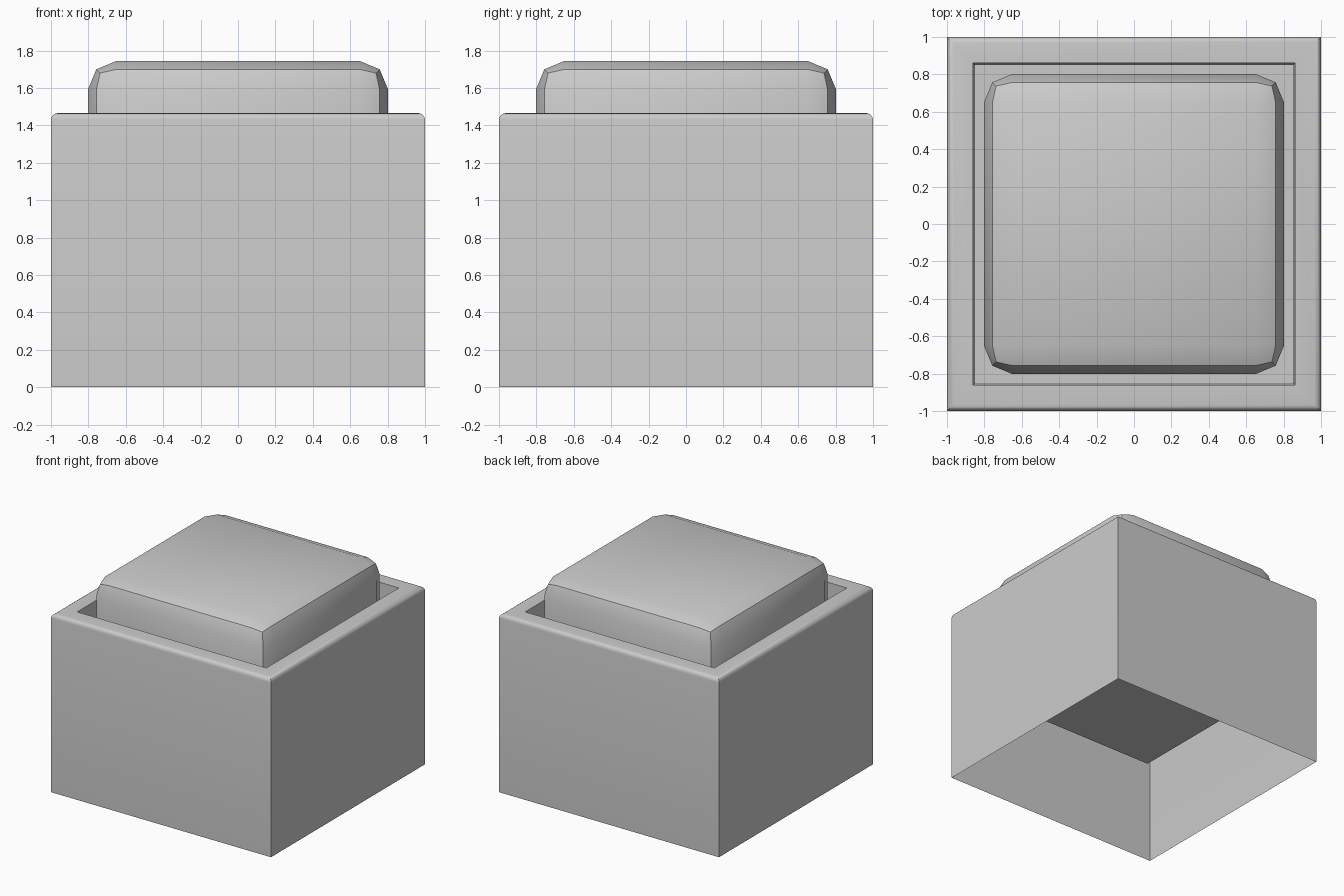
import bpy, bmesh, math

if "Cube" in bpy.data.objects:
    bpy.data.objects.remove(bpy.data.objects["Cube"])


def finish(name, bm):
    """Turn a bmesh into a named object, smooth with sharp edges kept."""
    bmesh.ops.recalc_face_normals(bm, faces=bm.faces[:])
    mesh = bpy.data.meshes.new(name)
    bm.to_mesh(mesh)
    bm.free()
    obj = bpy.data.objects.new(name, mesh)
    bpy.context.collection.objects.link(obj)
    bpy.ops.object.select_all(action='DESELECT')
    obj.select_set(True)
    bpy.context.view_layer.objects.active = obj
    bpy.ops.object.shade_smooth_by_angle(angle=math.radians(30))
    return obj


# Housing: open-bottomed shell, rounded top rim, tapered recess with a floor
HEIGHT, R, FLOOR = 1.465, 0.035, 0.745
profile = [(1.0, 0.0)]
for i in range(5):
    a = math.radians(90 * i / 4)
    profile.append((1 - R + R * math.cos(a), HEIGHT - R + R * math.sin(a)))
profile += [(0.86, HEIGHT), (0.85, FLOOR)]

bm = bmesh.new()
rings = [[bm.verts.new((sx * h, sy * h, z))
          for sx, sy in ((-1, -1), (1, -1), (1, 1), (-1, 1))]
         for h, z in profile]
for low, high in zip(rings, rings[1:]):
    for i in range(4):
        j = (i + 1) % 4
        bm.faces.new((low[i], low[j], high[j], high[i]))
bm.faces.new(rings[-1])
finish("housing", bm)

# Button: block with two-segment rounded edges, resting in the recess
TOP, HALF = 1.745, 0.803
bm = bmesh.new()
bmesh.ops.create_cube(bm, size=1)
for v in bm.verts:
    v.co.x *= 2 * HALF
    v.co.y *= 2 * HALF
    v.co.z = TOP if v.co.z > 0 else FLOOR + 0.002
bmesh.ops.bevel(bm, geom=bm.edges[:], offset=0.155, segments=2,
                profile=0.5, affect='EDGES')
finish("button", bm)
